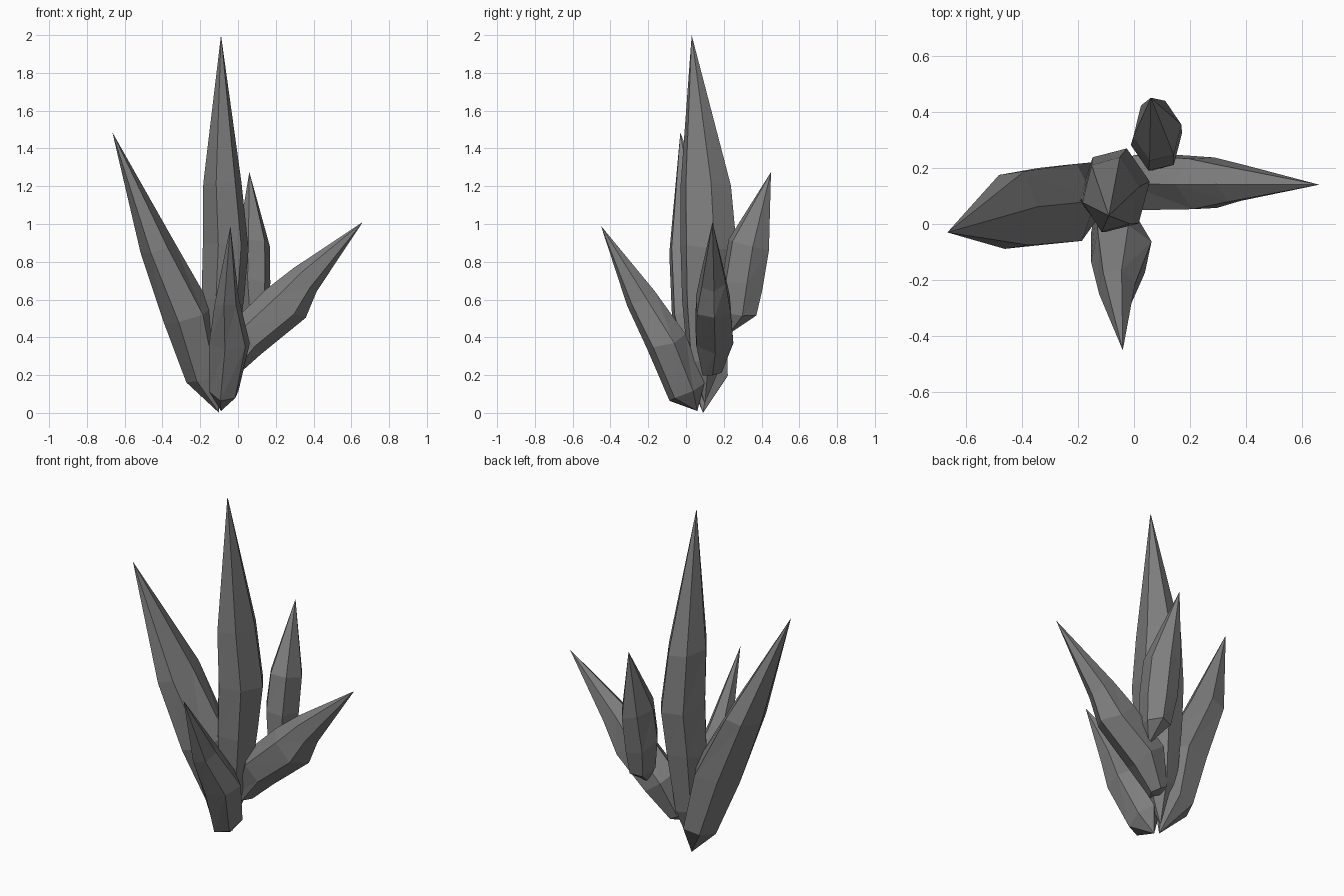
import bpy, bmesh, math, random
from mathutils import Vector

cube = bpy.data.objects.get("Cube")
if cube:
    bpy.data.objects.remove(cube, do_unlink=True)

random.seed(4)

# Single stone colour
stone = bpy.data.materials.new("grey_crystal")
stone.use_nodes = True
grey = (0.21, 0.21, 0.21, 1)
stone.diffuse_color = grey
shader = stone.node_tree.nodes["Principled BSDF"]
shader.inputs["Base Color"].default_value = grey
shader.inputs["Roughness"].default_value = 0.8


def shard(name, base, tip, rings, sides=6, phase=0.0):
    """Pointed crystal; each ring is (x, y, z, half width, half depth)."""
    base, tip = Vector(base), Vector(tip)
    axis = (tip - base).normalized()
    u = Vector((1, 0, 0))
    u = (u - axis * u.dot(axis)).normalized()
    v = axis.cross(u)
    bm = bmesh.new()
    loops = []
    for x, y, z, ru, rv in rings:
        loop = []
        for i in range(sides):
            a = math.tau * i / sides + phase
            slide = axis * random.uniform(-0.02, 0.02)
            loop.append(bm.verts.new(Vector((x, y, z)) + slide
                        + u * ru * math.cos(a) * 1.03
                        + v * rv * math.sin(a) * 1.06))
        loops.append(loop)
    low, high = bm.verts.new(base), bm.verts.new(tip)
    for i in range(sides):
        j = (i + 1) % sides
        bm.faces.new((low, loops[0][j], loops[0][i]))
        bm.faces.new((high, loops[-1][i], loops[-1][j]))
        for a, b in zip(loops, loops[1:]):
            bm.faces.new((a[i], a[j], b[j]))
            bm.faces.new((a[i], b[j], b[i]))
    bmesh.ops.recalc_face_normals(bm, faces=bm.faces)
    mesh = bpy.data.meshes.new(name)
    bm.to_mesh(mesh)
    bm.free()
    mesh.materials.append(stone)
    bpy.context.collection.objects.link(bpy.data.objects.new(name, mesh))


# Tall upright shard
shard("centre_shard", (-0.1, 0.1, 0.05), (-0.09, 0.03, 2.0),
      [(-0.095, 0.1, 0.28, 0.085, 0.09),
       (-0.08, 0.11, 0.6, 0.112, 0.13),
       (-0.065, 0.12, 0.88, 0.12, 0.148),
       (-0.083, 0.105, 1.21, 0.1, 0.132)], phase=0.2)

# Long shard leaning to -x
shard("right_shard", (-0.1, 0.09, 0), (-0.665, -0.03, 1.485),
      [(-0.18, 0.12, 0.19, 0.095, 0.105),
       (-0.262, 0.07, 0.51, 0.13, 0.15),
       (-0.425, 0.05, 0.87, 0.09, 0.145)], phase=0.1)

# Shard leaning far to +x
shard("left_shard", (-0.07, 0.135, 0.2), (0.66, 0.14, 1.01),
      [(-0.045, 0.137, 0.23, 0.05, 0.055),
       (0.05, 0.15, 0.4, 0.11, 0.107),
       (0.25, 0.145, 0.575, 0.125, 0.098),
       (0.355, 0.145, 0.705, 0.085, 0.07)], phase=0.05)

# Shard leaning forward
shard("front_shard", (-0.09, 0.06, 0.01), (-0.04, -0.45, 0.99),
      [(-0.075, 0.0, 0.12, 0.08, 0.1),
       (-0.045, -0.1, 0.37, 0.11, 0.105),
       (-0.06, -0.23, 0.59, 0.065, 0.08)], phase=0.3)

# Short shard at the back
shard("back_shard", (0.09, 0.23, 0.42), (0.06, 0.45, 1.275),
      [(0.085, 0.28, 0.52, 0.07, 0.09),
       (0.08, 0.3, 0.69, 0.09, 0.11),
       (0.083, 0.335, 0.9, 0.085, 0.11)], phase=0.2)
